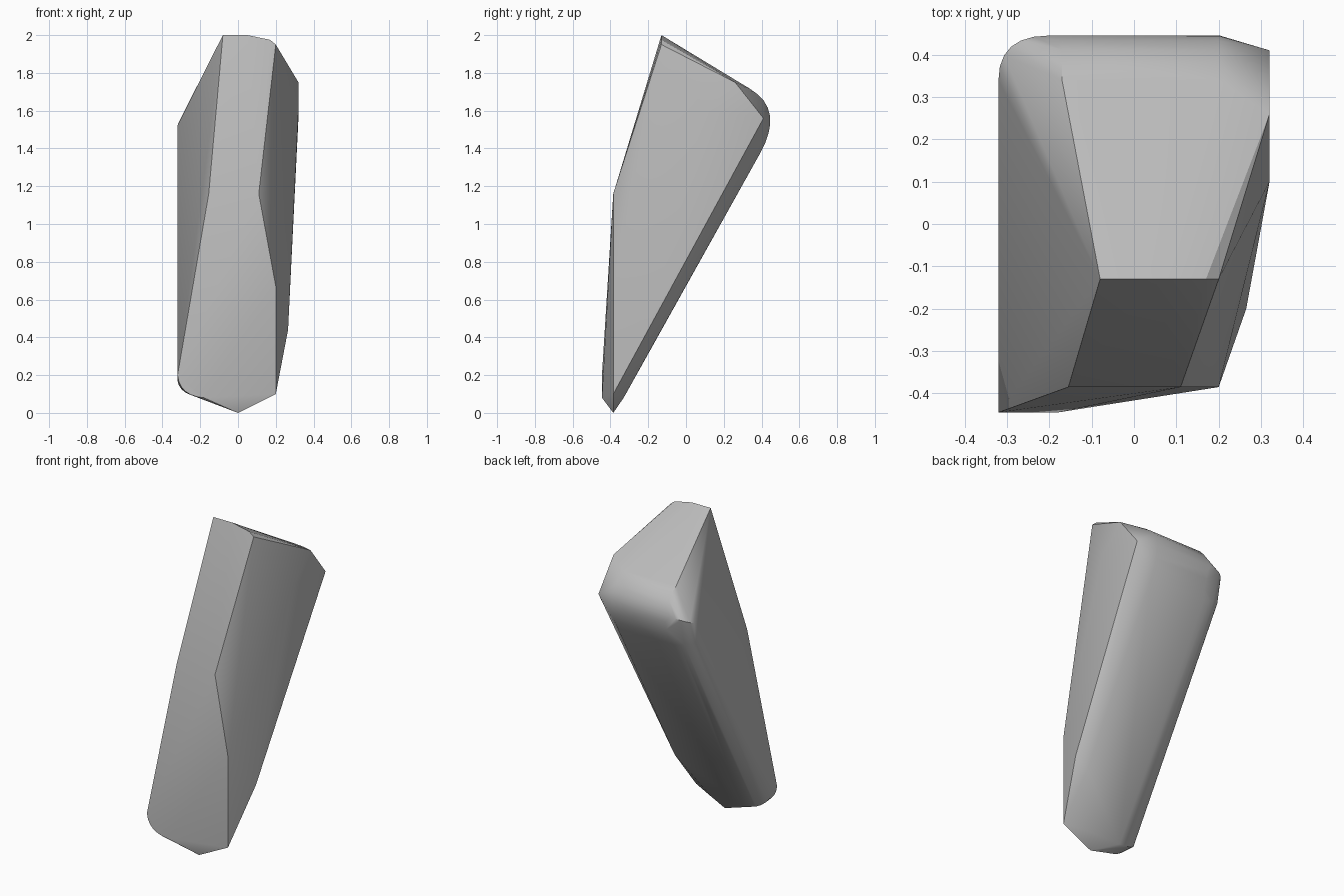
import bpy, bmesh, math
from mathutils import Vector

cube = bpy.data.objects.get("Cube")
if cube:
    bpy.data.objects.remove(cube, do_unlink=True)


def arc(start, control, end, steps=6):
    """Points on a rounded corner running from start to end."""
    start, control, end = Vector(start), Vector(control), Vector(end)
    points = []
    for i in range(steps + 1):
        t = i / steps
        points.append(start * (1 - t) ** 2 + control * 2 * t * (1 - t) + end * t * t)
    return points


def make_material(name, colour):
    material = bpy.data.materials.new(name)
    material.use_nodes = True
    material.diffuse_color = colour
    material.node_tree.nodes["Principled BSDF"].inputs["Base Color"].default_value = colour
    return material


def make_hull(name, points, material):
    bm = bmesh.new()
    for point in points:
        bm.verts.new(point)
    hull = bmesh.ops.convex_hull(bm, input=bm.verts)
    loose = [v for v in bm.verts if not v.link_faces]
    bmesh.ops.delete(bm, geom=loose, context="VERTS")
    bmesh.ops.dissolve_limit(bm, angle_limit=math.radians(1), verts=bm.verts, edges=bm.edges)
    bmesh.ops.recalc_face_normals(bm, faces=bm.faces)
    mesh = bpy.data.meshes.new(name)
    bm.to_mesh(mesh)
    bm.free()
    mesh.materials.append(material)
    shard = bpy.data.objects.new(name, mesh)
    bpy.context.collection.objects.link(shard)
    return shard


# Crisp front ridge and crown
crown = [(-.08, -.13, 2), (.05, -.13, 2), (.17, -.13, 1.975), (.2, -.13, 1.95)]
brow = [(-.155, -.385, 1.16), (.11, -.385, 1.16)]

# Chipped side and pointed foot
side = [(.2, -.385, .67), (.2, -.385, .1), (.265, -.2, .44),
        (.32, .1, 1.6), (.32, .26, 1.75), (.32, .41, 1.56)]
foot = [(0, -.385, 0), (.06, -.33, .08)]

# Rounded edge where the top rolls into the back
back = []
for x in (-.17, .2):
    back += arc((x, .39, 1.37), (x, .5236, 1.605), (x, .34, 1.715), 8)
back.append((.2, -.175, .36))

# Rounded corners along the long side edge
corners = arc((-.32, -.445, .2), (-.31, -.445, .09), (-.18, -.445, .08))
corners += arc((-.32, -.4, .17), (-.31, -.33, .09), (-.17, -.33, .08))
corners += arc((-.32, .34, 1.52), (-.32, .445, 1.56), (-.2, .445, 1.57))
corners += arc((-.32, .34, 1.41), (-.32, .4, 1.4), (-.19, .39, 1.37))

stone = make_material("grey stone", (.5, .5, .5, 1))
shard = make_hull("stone_shard", crown + brow + side + foot + back + corners, stone)

# Soft shading with crisp main ridges
bpy.ops.object.select_all(action="DESELECT")
shard.select_set(True)
bpy.context.view_layer.objects.active = shard
bpy.ops.object.shade_smooth_by_angle(angle=math.radians(30))
